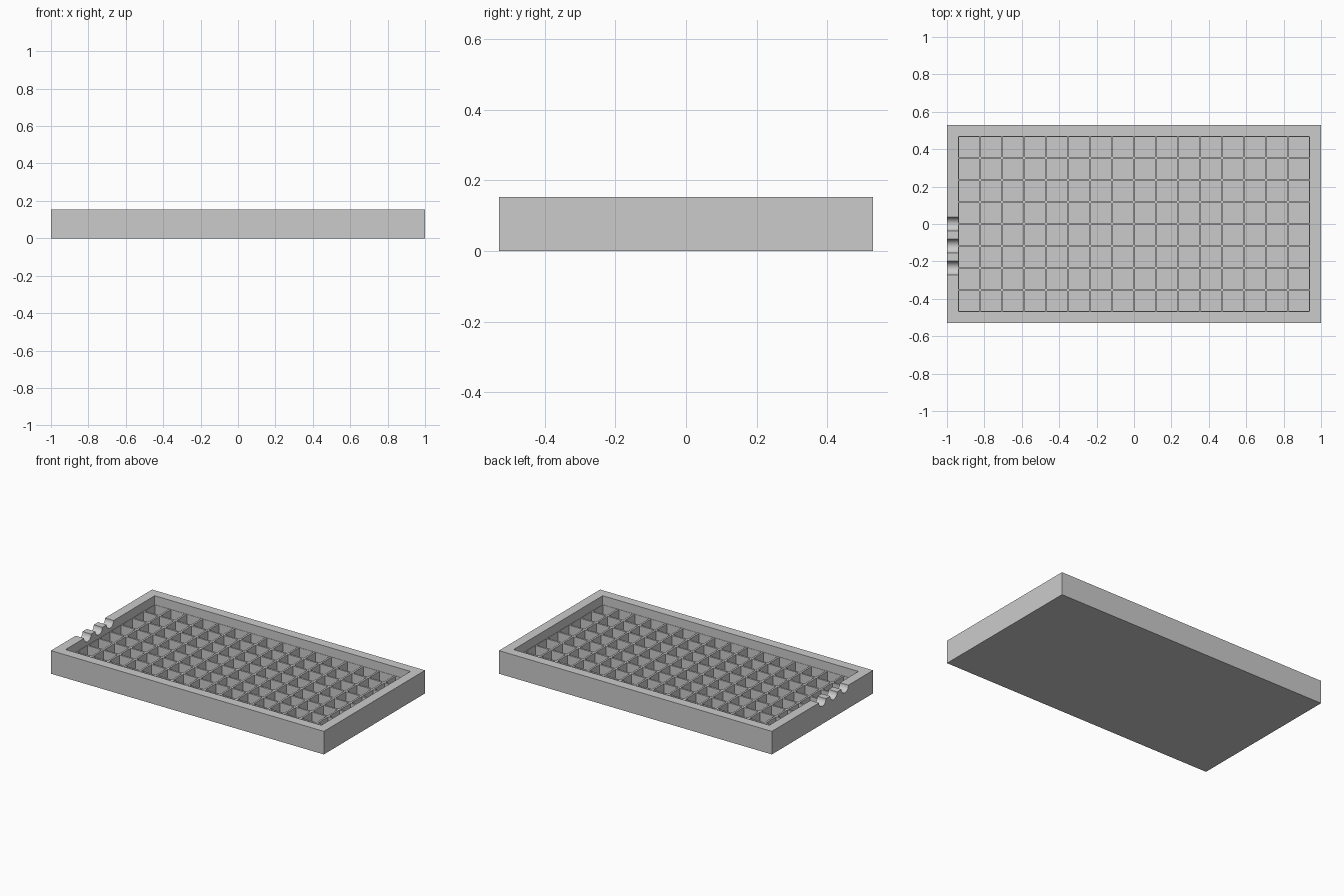
import bpy, bmesh, math
from mathutils import Matrix, Vector

if "Cube" in bpy.data.objects:
    bpy.data.objects.remove(bpy.data.objects["Cube"], do_unlink=True)

# Tray proportions: everything follows the cell pitch
PITCH = 2 / 17
COLS, ROWS = 16, 8
HEIGHT = 0.153
GRID_TOP = 0.094
FLOOR = 0.0235
RIB = 0.0125
HALF_Y = PITCH * (ROWS + 1) / 2
NOTCH_RADIUS = 0.0365

grey = bpy.data.materials.new("plain_grey")
grey.use_nodes = True
colour = (0.6, 0.6, 0.6, 1)
grey.diffuse_color = colour
grey.node_tree.nodes["Principled BSDF"].inputs["Base Color"].default_value = colour


def add_box(bm, low, high):
    low, high = Vector(low), Vector(high)
    size = Matrix.Diagonal((high - low).to_4d())
    size[3][3] = 1
    bmesh.ops.create_cube(bm, size=1, matrix=Matrix.Translation((low + high) / 2) @ size)


def make_object(name, bm):
    mesh = bpy.data.meshes.new(name)
    bm.to_mesh(mesh)
    bm.free()
    mesh.materials.append(grey)
    obj = bpy.data.objects.new(name, mesh)
    bpy.context.collection.objects.link(obj)
    return obj


def cut(target, cutter):
    cutter.hide_render = True
    mod = target.modifiers.new(cutter.name, "BOOLEAN")
    mod.operation = "DIFFERENCE"
    mod.solver = "EXACT"
    mod.object = cutter
    bpy.context.view_layer.objects.active = target
    bpy.ops.object.modifier_apply(modifier=mod.name)
    bpy.data.objects.remove(cutter, do_unlink=True)


# Solid tray block
bm = bmesh.new()
add_box(bm, (-1, -HALF_Y, 0), (1, HALF_Y, HEIGHT))
tray = make_object("grid_tray", bm)

# Shallow recess inside the rim
bm = bmesh.new()
rim = PITCH / 2 + 0.004
add_box(bm, (rim - 1, rim - HALF_Y, GRID_TOP), (1 - rim, HALF_Y - rim, HEIGHT + 0.1))
cut(tray, make_object("recess_cutter", bm))

# Square pockets, leaving thin ribs between them
bm = bmesh.new()
h = (PITCH - RIB) / 2
for i in range(COLS):
    for j in range(ROWS):
        x = (i - (COLS - 1) / 2) * PITCH
        y = (j - (ROWS - 1) / 2) * PITCH
        add_box(bm, (x - h, y - h, FLOOR), (x + h, y + h, HEIGHT))
cut(tray, make_object("pocket_cutter", bm))

# Three round notches across the rim at the -x end
bm = bmesh.new()
for k in range(3):
    place = Matrix.Translation((-1, -k * PITCH, HEIGHT)) @ Matrix.Rotation(math.pi / 2, 4, "Y")
    bmesh.ops.create_cone(bm, cap_ends=True, segments=40, radius1=NOTCH_RADIUS,
                          radius2=NOTCH_RADIUS, depth=0.18, matrix=place)
cut(tray, make_object("notch_cutter", bm))

# Smooth notches, crisp edges elsewhere
bpy.ops.object.select_all(action="DESELECT")
tray.select_set(True)
bpy.context.view_layer.objects.active = tray
bpy.ops.object.shade_smooth_by_angle(angle=math.radians(30))
